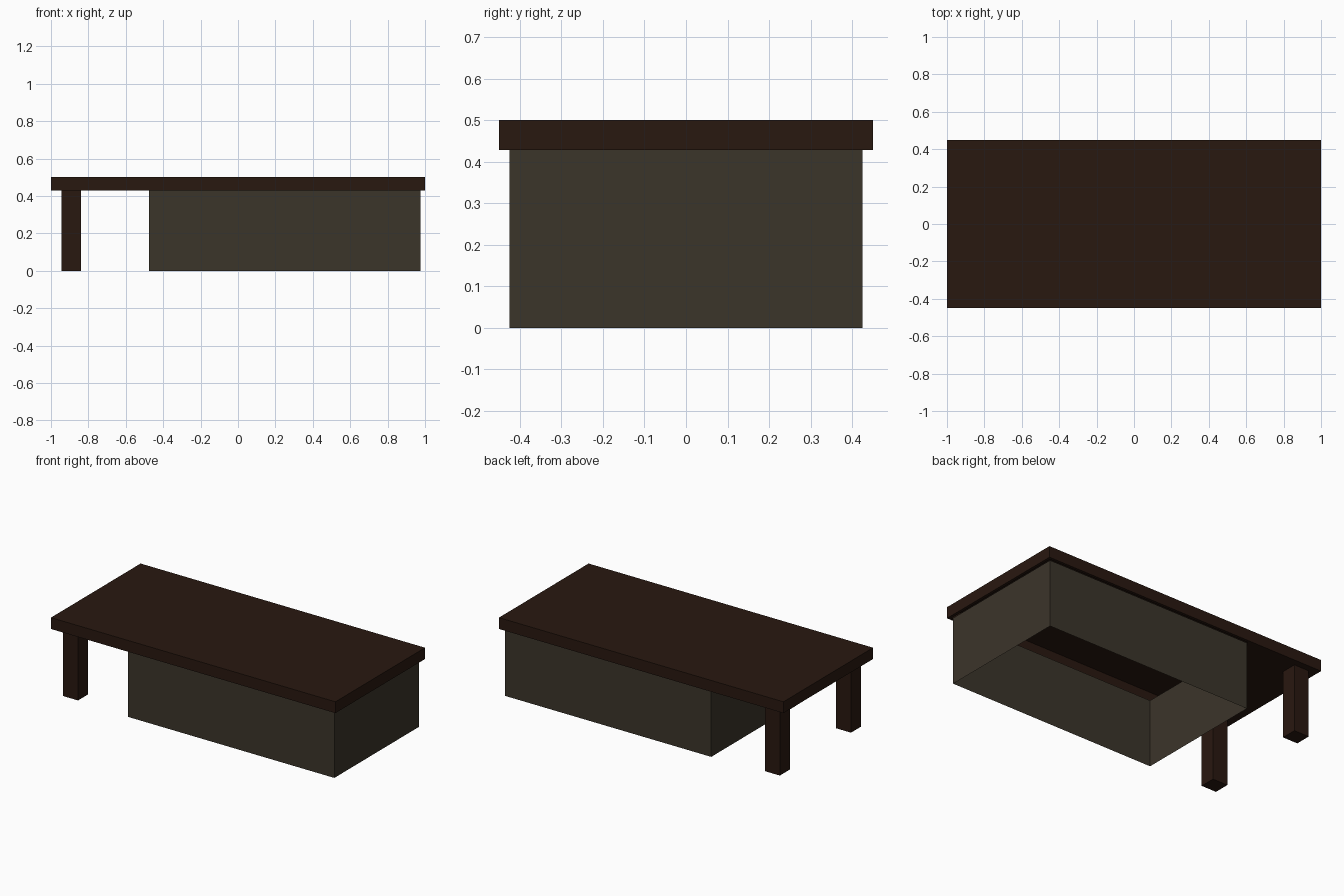
import bpy, bmesh
from mathutils import Matrix, Vector

if "Cube" in bpy.data.objects:
    bpy.data.objects.remove(bpy.data.objects["Cube"])


def material(name, color):
    m = bpy.data.materials.new(name)
    m.diffuse_color = (*color, 1)
    m.use_nodes = True
    m.node_tree.nodes["Principled BSDF"].inputs["Base Color"].default_value = m.diffuse_color
    return m


dark_wood = material("dark wood", (0.022, 0.009, 0.005))
olive = material("olive panel", (0.044, 0.035, 0.023))


def box(lo, hi):
    """Axis-aligned box as a bmesh, given two opposite corners."""
    lo, hi = Vector(lo), Vector(hi)
    bm = bmesh.new()
    bmesh.ops.create_cube(bm, size=1, matrix=Matrix.Translation((lo + hi) / 2)
                          @ Matrix.Diagonal((*(hi - lo), 1)))
    bm.normal_update()
    return bm


def finish(bm, name, mat):
    mesh = bpy.data.meshes.new(name)
    bm.to_mesh(mesh)
    bm.free()
    mesh.materials.append(mat)
    obj = bpy.data.objects.new(name, mesh)
    bpy.context.collection.objects.link(obj)
    return obj


TOP_BASE, HEIGHT, LIP = 0.428, 0.5, 0.025
CABINET_LEFT = -0.475

# Table top: hollow slab whose underside is open above the cabinet
bm = box((-1, -0.45, TOP_BASE), (1, 0.45, HEIGHT))
under = [f for f in bm.faces if f.normal.z < -0.5]
bmesh.ops.inset_individual(bm, faces=under, thickness=LIP)
for v in under[0].verts:
    if v.co.x < 0:
        v.co.x = CABINET_LEFT
bmesh.ops.delete(bm, geom=under, context='FACES_ONLY')
finish(bm, "table_top", dark_wood)

# Cabinet: four thin panels, open above and below
bm = box((CABINET_LEFT, -0.425, 0), (0.975, 0.425, TOP_BASE))
bmesh.ops.delete(bm, geom=[f for f in bm.faces if abs(f.normal.z) > 0.5],
                 context='FACES_ONLY')
finish(bm, "cabinet_panels", olive)

# Front leg, mirrored to the back
leg = finish(box((-0.945, -0.407, 0), (-0.84, -0.307, TOP_BASE)), "legs", dark_wood)
mirror = leg.modifiers.new("back leg", 'MIRROR')
mirror.use_axis = (False, True, False)
